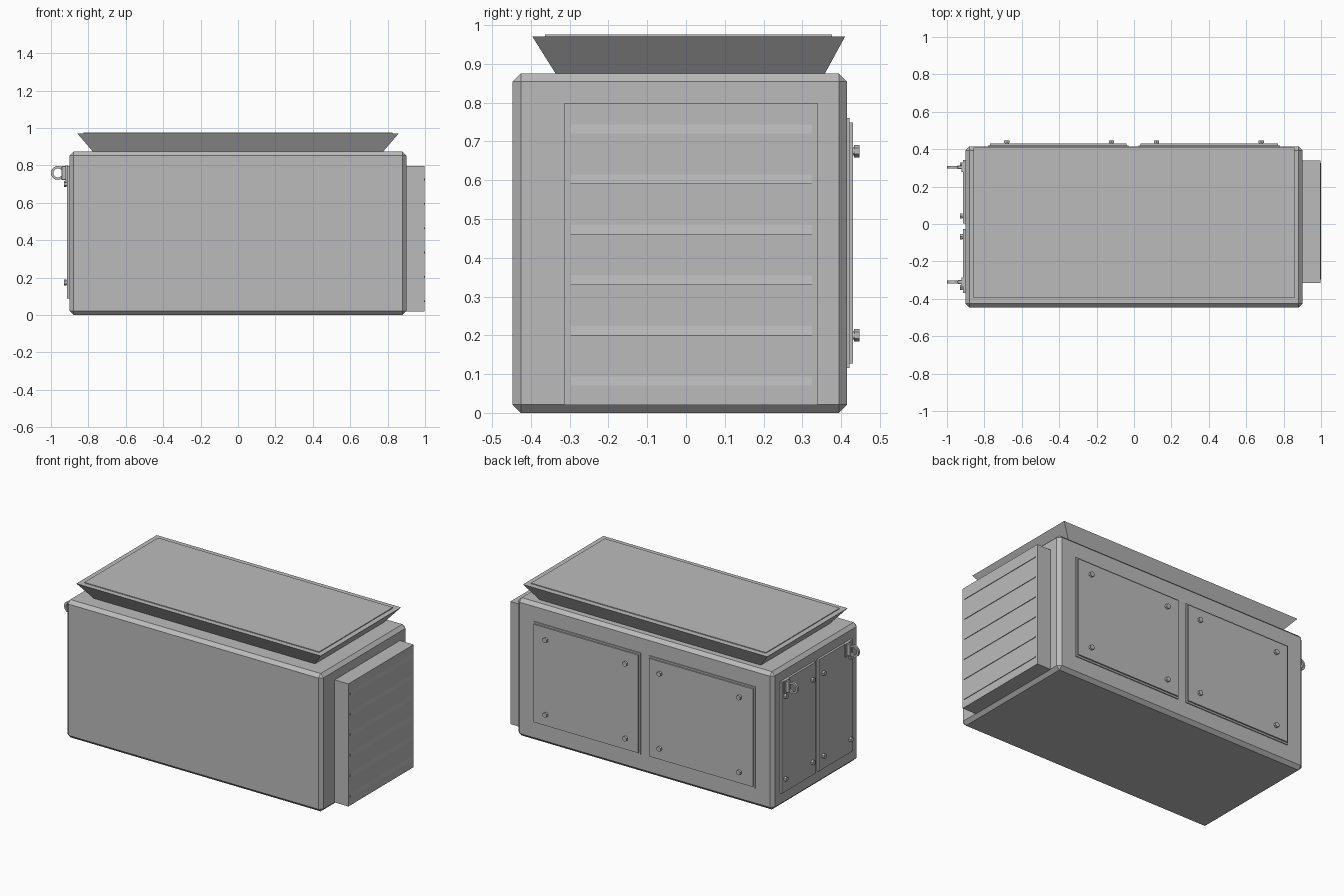
import bpy, bmesh, math
from mathutils import Matrix, Vector

if "Cube" in bpy.data.objects:
    bpy.data.objects.remove(bpy.data.objects["Cube"])

grey = bpy.data.materials.new("plain grey metal")
grey.use_nodes = True
grey.diffuse_color = (0.5, 0.5, 0.5, 1)
grey.node_tree.nodes["Principled BSDF"].inputs["Base Color"].default_value = (0.5, 0.5, 0.5, 1)


def finish(name, bm):
    bmesh.ops.recalc_face_normals(bm, faces=bm.faces)
    mesh = bpy.data.meshes.new(name)
    bm.to_mesh(mesh)
    bm.free()
    mesh.materials.append(grey)
    obj = bpy.data.objects.new(name, mesh)
    bpy.context.collection.objects.link(obj)
    return obj


def box(name, low, high, bevel=0):
    low, high = Vector(low), Vector(high)
    bm = bmesh.new()
    bmesh.ops.create_cube(bm, size=1)
    for v in bm.verts:
        v.co = (low + high) / 2 + v.co * (high - low)
    if bevel:
        bmesh.ops.bevel(bm, geom=bm.edges[:], offset=bevel, segments=1, affect='EDGES')
    return finish(name, bm)


def stack(name, layers, matrix=Matrix()):
    """Loft rectangles (x0, x1, y0, y1, z) into a closed solid."""
    bm = bmesh.new()
    rings = [[bm.verts.new(matrix @ Vector(p)) for p in
              ((a, c, z), (b, c, z), (b, d, z), (a, d, z))] for a, b, c, d, z in layers]
    for low, high in zip(rings, rings[1:]):
        for i in range(4):
            j = (i + 1) % 4
            bm.faces.new((low[i], low[j], high[j], high[i]))
    bm.faces.new(rings[0])
    bm.faces.new(rings[-1])
    return finish(name, bm)


def bolt(name, place, direction):
    # washer-like shank with a hexagonal head
    bm = bmesh.new()
    turn = Vector(direction).to_track_quat('Z', 'Y').to_matrix().to_4x4()
    for radius, start, end, sides in ((0.011, 0, 0.006, 12), (0.016, 0.004, 0.018, 6)):
        bmesh.ops.create_cone(bm, cap_ends=True, segments=sides, radius1=radius, radius2=radius,
                              depth=end - start, matrix=Matrix.Translation(place) @ turn
                              @ Matrix.Translation((0, 0, (start + end) / 2)))
    finish(name, bm)


# Main housing with chamfered edges
box("housing", (-0.9, -0.447, 0), (0.9, 0.415, 0.875), 0.021)

# Flared roof tray with a slightly raised lid
stack("roof_flare", [(-0.775, 0.775, -0.335, 0.357, 0.873),
                     (-0.858, 0.858, -0.396, 0.41, 0.97)])
stack("roof_lid", [(-0.825, 0.825, -0.364, 0.376, 0.968),
                   (-0.825, 0.825, -0.364, 0.376, 0.975)])

# Side vent with six shallow louvres
box("vent_box", (0.89, -0.315, 0.02), (0.996, 0.34, 0.798))
for i in range(6):
    z = 0.07 + 0.13 * i
    bm = bmesh.new()
    ends = [[bm.verts.new((x, y, h)) for x, h in ((0.994, z), (1.0, z), (0.995, z + 0.03))]
            for y in (-0.298, 0.325)]
    bm.faces.new(ends[0])
    bm.faces.new(ends[1])
    for k in range(3):
        m = (k + 1) % 3
        bm.faces.new((ends[0][k], ends[0][m], ends[1][m], ends[1][k]))
    finish(f"vent_louvre_{i + 1}", bm)

# Rear access doors: wide seal, then raised plate
for side, x0, x1 in (("right", -0.78, -0.03), ("left", 0.025, 0.78)):
    box(f"rear_door_seal_{side}", (x0, 0.41, 0.116), (x1, 0.421, 0.76))
    box(f"rear_door_{side}", (x0 + 0.01, 0.415, 0.127), (x1 - 0.01, 0.43, 0.749))
    for x in (0.12, 0.68):
        for z in (0.2, 0.675):
            sx = x if side == "left" else -x
            bolt(f"rear_bolt_{side}", (sx, 0.429, z), (0, 1, 0))

# End access doors with bolts and lifting rings
for label, y0, y1, bolts, ring_y in (
        ("front", -0.368, -0.027, (-0.34, -0.068), -0.31),
        ("rear", 0.003, 0.343, (0.043, 0.315), 0.303)):
    box(f"end_door_{label}", (-0.914, y0, 0.09), (-0.89, y1, 0.798))
    for y in bolts:
        for z in (0.175, 0.7):
            bolt(f"end_bolt_{label}", (-0.913, y, z), (-1, 0, 0))
    # Bracket plate and block
    box(f"ring_plate_{label}", (-0.922, ring_y - 0.025, 0.717), (-0.91, ring_y + 0.025, 0.8))
    box(f"ring_block_{label}", (-0.944, ring_y - 0.01, 0.722), (-0.915, ring_y + 0.01, 0.798), 0.003)
    # Flat ring
    bm = bmesh.new()
    loops = []
    for i in range(24):
        a = math.tau * i / 24
        loops.append([bm.verts.new((-0.963 + r * math.cos(a), ring_y + t, 0.76 + r * math.sin(a)))
                      for r, t in ((0.037, -0.007), (0.037, 0.007), (0.024, 0.007), (0.024, -0.007))])
    for i in range(24):
        p, q = loops[i], loops[(i + 1) % 24]
        for k in range(4):
            m = (k + 1) % 4
            bm.faces.new((p[k], p[m], q[m], q[k]))
    finish(f"lifting_ring_{label}", bm)
